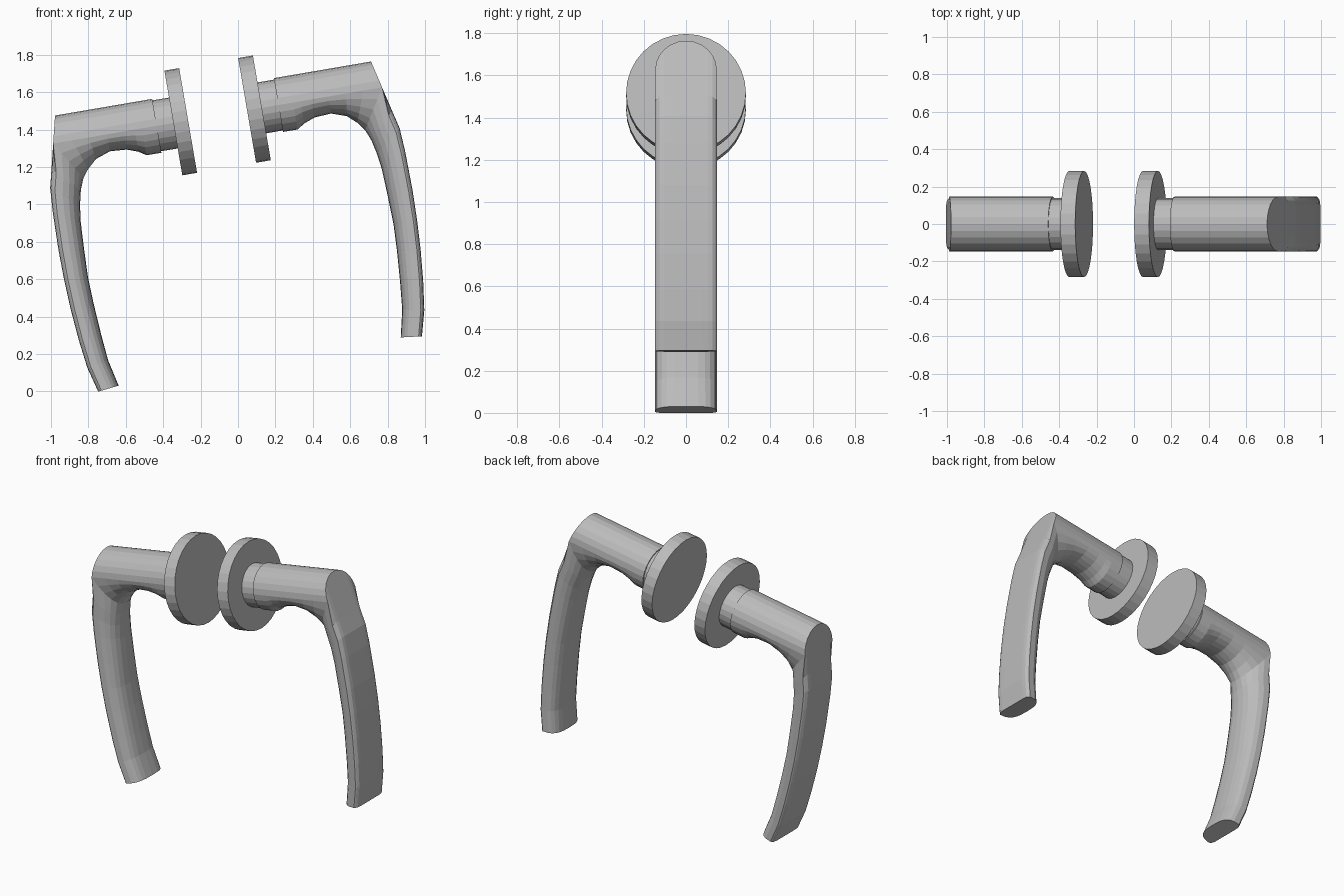
import bpy, bmesh, math
from mathutils import Vector

if "Cube" in bpy.data.objects:
    bpy.data.objects.remove(bpy.data.objects["Cube"])

TILT = math.radians(9.7)           # the spindle axis leans
ORIGIN = Vector((-0.109, 0, 1.476))  # midpoint between both rosettes
R, N = 0.146, 24

metal = bpy.data.materials.new("satin grey metal")
metal.diffuse_color = (0.5, 0.5, 0.5, 1)
metal.use_nodes = True
metal.node_tree.nodes["Principled BSDF"].inputs["Base Color"].default_value = metal.diffuse_color


def place(s, y, t, side):
    """Spindle coordinates (along, across, up) to world, mirrored by side."""
    s *= side
    c, k = math.cos(TILT), math.sin(TILT)
    return ORIGIN + Vector((s * c - t * k, y, s * k + t * c))


def loft(name, rings, side):
    bm = bmesh.new()
    loops = [[bm.verts.new(place(*p, side)) for p in ring] for ring in rings]
    for a, b in zip(loops, loops[1:]):
        for i in range(len(a)):
            j = (i + 1) % len(a)
            bm.faces.new((a[i], a[j], b[j], b[i]))
    bm.faces.new(loops[0])
    bm.faces.new(loops[-1])
    bmesh.ops.recalc_face_normals(bm, faces=bm.faces)
    mesh = bpy.data.meshes.new(name)
    bm.to_mesh(mesh)
    bm.free()
    mesh.materials.append(metal)
    bpy.context.collection.objects.link(bpy.data.objects.new(name, mesh))


def circle(s, r, n):
    return [(s, r * math.cos(2 * math.pi * i / n), r * math.sin(2 * math.pi * i / n))
            for i in range(n)]


def section(mid, inner, kind, power=2.0):
    """Ring: round or flat outer half, superellipse inner half ending at inner."""
    pts = []
    ds, dt = inner[0] - mid[0], inner[1] - mid[1]
    for i in range(N):
        a = 2 * math.pi * i / N
        c, k = math.cos(a), math.sin(a)
        if k >= -1e-6:
            if kind == "grip":     # flat outer face with a small edge chamfer
                f = 0.16 * abs(c) ** 12
                pts.append((mid[0] + ds * f, R * c, mid[1] + dt * f))
            else:                  # round arm, mitred at its end
                t = R * k
                pts.append((mid[0] - (0.24 * t if kind == "mitre" else 0), R * c, t))
        else:
            e = 2 / power
            f = abs(k) ** e
            if kind == "grip":
                f = 0.16 + 0.84 * f
            y = R * math.copysign(abs(c) ** e, c)
            pts.append((mid[0] + ds * f, y, mid[1] + dt * f))
    return pts


# widest point and inner edge of each section, from the neck to the elbow
ARM = [((0.33, 0), (0.33, -0.146)), ((0.41, 0), (0.41, -0.146)),
       ((0.45, 0), (0.45, -0.12)), ((0.51, 0), (0.51, -0.098)),
       ((0.60, 0), (0.60, -0.092)), ((0.70, 0), (0.68, -0.12)),
       ((0.79, 0), (0.73, -0.165))]
# outer and inner edge of each section, from the elbow to the tip
GRIP = [((0.923, -0.13), (0.788, -0.27)), ((0.948, -0.232), (0.805, -0.345)),
        ((0.956, -0.36), (0.817, -0.43)), ((0.960, -0.566), (0.824, -0.58)),
        ((0.957, -0.73), (0.829, -0.735)), ((0.949, -0.89), (0.823, -0.88)),
        ((0.934, -1.06), (0.811, -1.05)), ((0.914, -1.212), (0.798, -1.19)),
        ((0.878, -1.348), (0.765, -1.335))]

for label, side in (("right", 1), ("left", -1)):
    loft(label + "_rosette", [circle(0.160, 0.284, 32), circle(0.240, 0.284, 32)], side)
    loft(label + "_neck", [circle(0.235, 0.138, N), circle(0.34, 0.138, N)], side)
    rings = [section(m, i, "arm") for m, i in ARM]
    rings.append(section((0.892, 0), (0.764, -0.21), "mitre", 2.1))
    rings += [section(m, i, "grip", 2.2 + 0.1 * n) for n, (m, i) in enumerate(GRIP)]
    loft(label + "_lever", rings, side)
